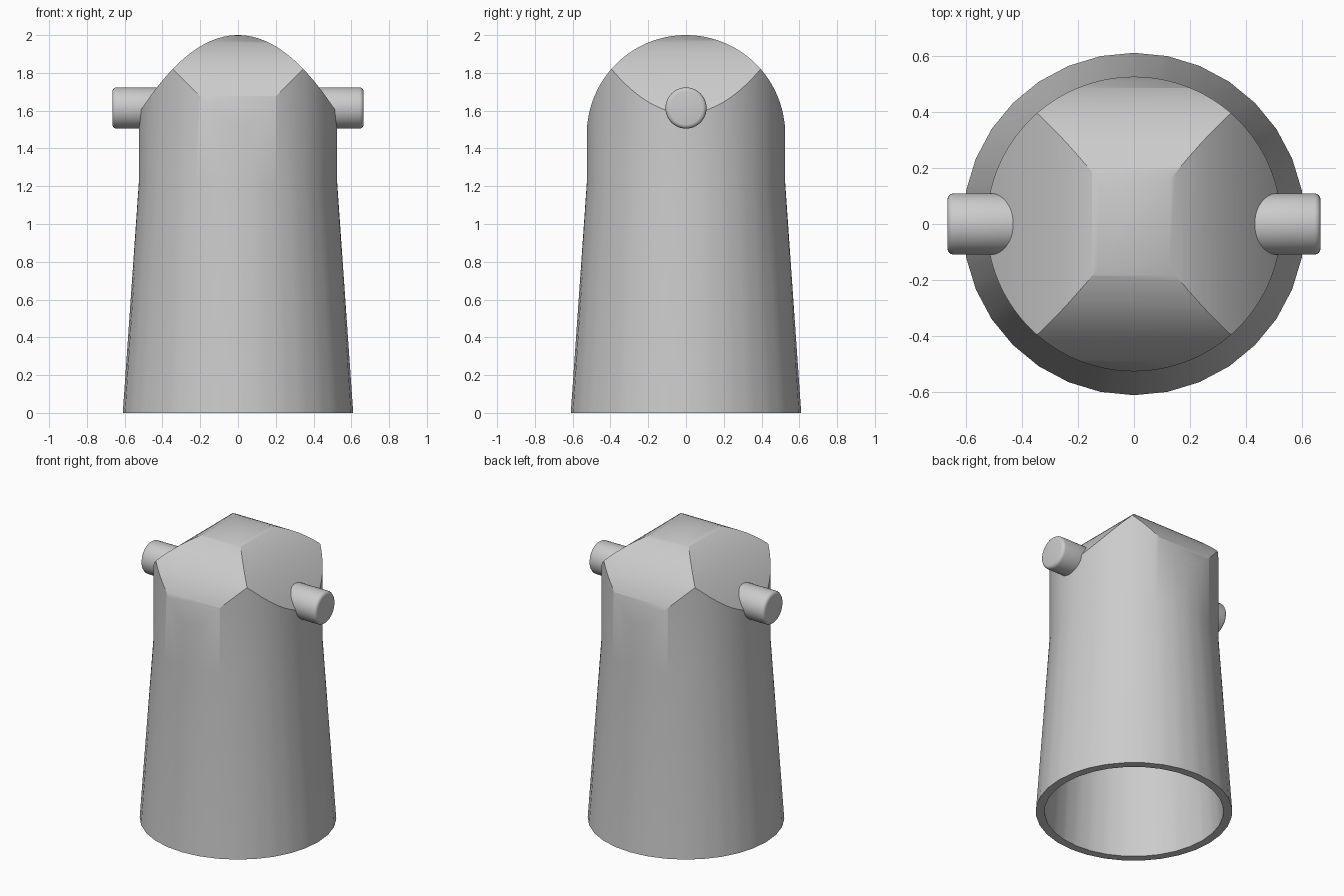
import bpy, bmesh
from math import pi, sin, cos, radians

cube = bpy.data.objects.get("Cube")
if cube:
    bpy.data.objects.remove(cube, do_unlink=True)

R = 0.525        # radius of the upper wall
WALL = 0.053     # shell thickness

grey = bpy.data.materials.new("plain grey")
grey.use_nodes = True
grey.diffuse_color = (0.6, 0.6, 0.6, 1)
grey.node_tree.nodes["Principled BSDF"].inputs["Base Color"].default_value = (0.6, 0.6, 0.6, 1)


def make_object(name, bm):
    bmesh.ops.recalc_face_normals(bm, faces=bm.faces)
    mesh = bpy.data.meshes.new(name)
    bm.to_mesh(mesh)
    bm.free()
    mesh.materials.append(grey)
    obj = bpy.data.objects.new(name, mesh)
    bpy.context.collection.objects.link(obj)
    return obj


def select_only(obj):
    bpy.ops.object.select_all(action='DESELECT')
    obj.select_set(True)
    bpy.context.view_layer.objects.active = obj


def boolean(obj, cutter, operation):
    mod = obj.modifiers.new("cut", 'BOOLEAN')
    mod.object, mod.operation, mod.solver = cutter, operation, 'EXACT'
    select_only(obj)
    bpy.ops.object.modifier_apply(modifier=mod.name)
    bpy.data.objects.remove(cutter, do_unlink=True)


def tower(name, inset, bottom):
    """Tapered wall: faceted foot blending into a round upper wall."""
    bm = bmesh.new()
    rings, count, sector = [], 128, 2 * pi / 32
    for radius, z, faceted in ((0.61, bottom, True), (R, 1.22, False), (R, 2.1, False)):
        ring = []
        for i in range(count):
            a = 2 * pi * i / count
            r = radius - inset
            if faceted:
                r *= cos(sector / 2) / cos(a % sector - sector / 2)
            ring.append(bm.verts.new((r * cos(a), r * sin(a), z)))
        rings.append(ring)
    for low, high in zip(rings, rings[1:]):
        for i in range(count):
            j = (i + 1) % count
            bm.faces.new((low[i], low[j], high[j], high[i]))
    bm.faces.new(rings[0])
    bm.faces.new(rings[-1])
    return make_object(name, bm)


def vault(name, half, along_y):
    """Prism below an arch; half lists (offset, height) from the crown outwards."""
    half = half + [(0.9, 1.2), (0.9, -0.5)]
    outline = [(-u, z) for u, z in reversed(half[1:])] + half
    bm = bmesh.new()
    ends = []
    for d in (-1, 1):
        ends.append([bm.verts.new((u, d, z) if along_y else (d, u, z)) for u, z in outline])
    n = len(outline)
    for i in range(n):
        j = (i + 1) % n
        bm.faces.new((ends[0][i], ends[0][j], ends[1][j], ends[1][i]))
    for end in ends:
        bm.faces.new(end)
    return make_object(name, bm)


def vaulted_tower(name, inset, bottom):
    body = tower(name, inset, bottom)
    # Pointed arch falling to the sides
    side_arch = [(0.6 * i / 24, 2 - inset - 1.5 * (0.6 * i / 24) ** 2) for i in range(25)]
    # Round arch falling to front and back
    r = R - inset
    front_arch = [(r * sin(radians(82) * i / 28), 2 - R + r * cos(radians(82) * i / 28))
                  for i in range(29)]
    front_arch.append((r + 0.035, 1.26))
    boolean(body, vault("side_vault", side_arch, True), 'INTERSECT')
    boolean(body, vault("front_vault", front_arch, False), 'INTERSECT')
    return body


# Hollow body with the crossed-arch roof
body = vaulted_tower("body_shell", 0, 0)
boolean(body, vaulted_tower("hollow", WALL, -0.02), 'DIFFERENCE')
select_only(body)
bpy.ops.object.shade_smooth_by_angle(angle=radians(30))

# Side pegs with rounded rims
for name, side in (("left_peg", 1), ("right_peg", -1)):
    bpy.ops.mesh.primitive_cylinder_add(vertices=48, radius=0.109, depth=0.25,
                                        location=(side * 0.54, 0, 1.614),
                                        rotation=(0, side * pi / 2, 0))
    peg = bpy.context.object
    peg.name = name
    peg.data.materials.append(grey)
    bevel = peg.modifiers.new("rounded_rim", 'BEVEL')
    bevel.width, bevel.segments = 0.022, 4
    bpy.ops.object.modifier_apply(modifier=bevel.name)
    bpy.ops.object.shade_smooth_by_angle(angle=radians(30))
